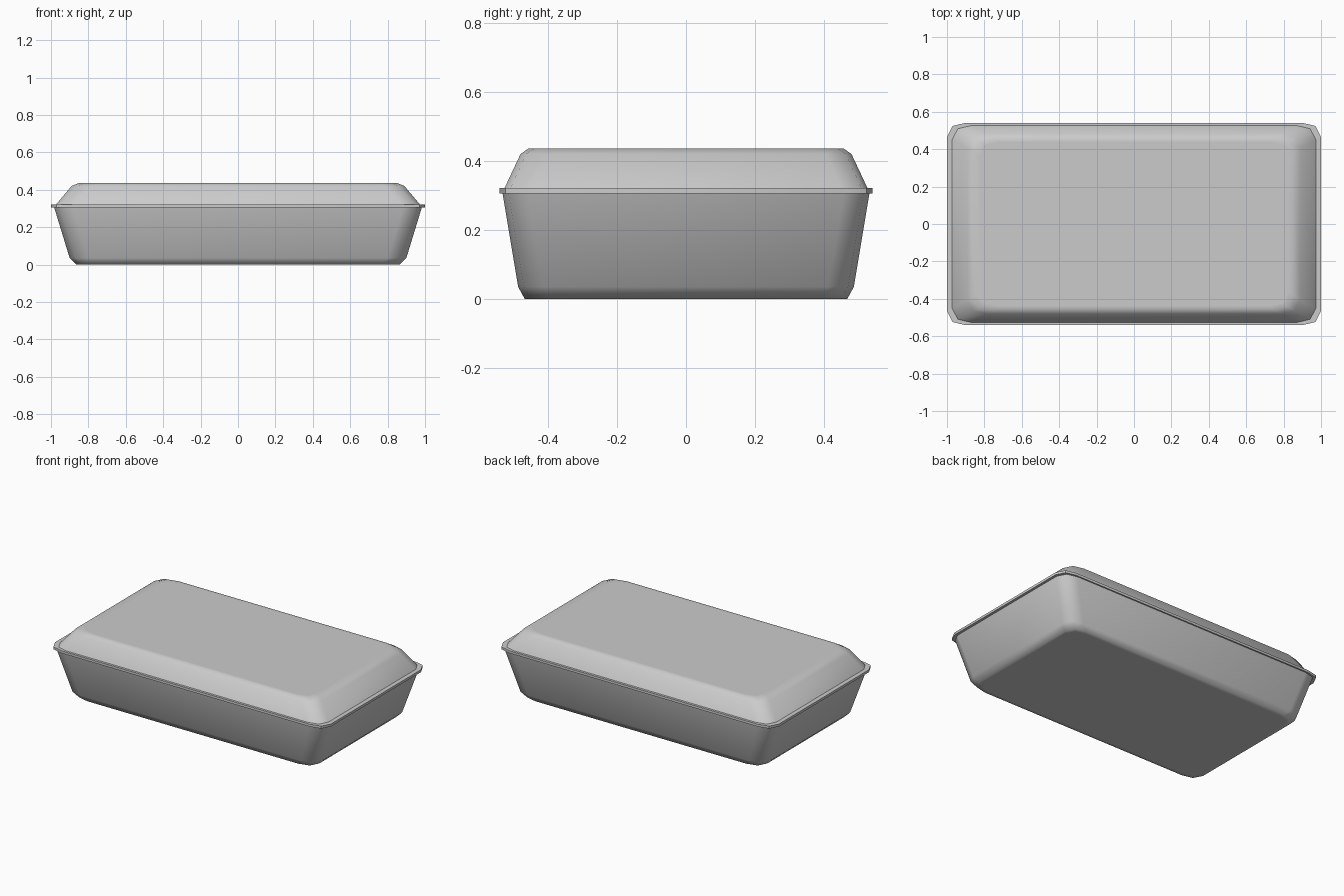
import bpy, bmesh, math

cube = bpy.data.objects.get("Cube")
if cube:
    bpy.data.objects.remove(cube)

grey = bpy.data.materials.new("plain_grey")
grey.use_nodes = True
grey.diffuse_color = (0.6, 0.6, 0.6, 1)
grey.node_tree.nodes["Principled BSDF"].inputs["Base Color"].default_value = (0.6, 0.6, 0.6, 1)


def outline(w, d):
    """Rectangle of half sizes w and d with two-facet rounded corners."""
    corner = [(w, d - 0.075), (w - 0.03, d - 0.017), (w - 0.1, d)]
    points = []
    for sx, sy in ((1, 1), (-1, 1), (-1, -1), (1, -1)):
        order = corner if sx * sy > 0 else corner[::-1]
        points += [(sx * x, sy * y) for x, y in order]
    return points


def loft(name, rings, angle):
    """Closed shell through rings of (half width, half depth, height)."""
    bm = bmesh.new()
    loops = [[bm.verts.new((x, y, z)) for x, y in outline(w, d)] for w, d, z in rings]
    n = len(loops[0])
    for low, high in zip(loops, loops[1:]):
        for i in range(n):
            j = (i + 1) % n
            bm.faces.new((low[i], low[j], high[j], high[i]))
    bm.faces.new(loops[0][::-1])
    bm.faces.new(loops[-1])
    bmesh.ops.recalc_face_normals(bm, faces=bm.faces)
    mesh = bpy.data.meshes.new(name)
    bm.to_mesh(mesh)
    bm.free()
    mesh.materials.append(grey)
    obj = bpy.data.objects.new(name, mesh)
    bpy.context.collection.objects.link(obj)
    bpy.ops.object.select_all(action='DESELECT')
    obj.select_set(True)
    bpy.context.view_layer.objects.active = obj
    bpy.ops.object.shade_smooth_by_angle(angle=math.radians(angle))
    return obj


# Tapered tray with a softened foot
loft("tray", [(0.84, 0.445, 0), (0.865, 0.468, 0), (0.9, 0.487, 0.035), (0.983, 0.532, 0.306)], 60)

# Thin flange where tray and lid meet
loft("rim", [(1, 0.541, 0.306), (1, 0.541, 0.322)], 40)

# Domed lid with sloping sides and a flat top
loft("lid", [(0.972, 0.526, 0.322), (0.89, 0.48, 0.42), (0.85, 0.457, 0.436), (0.825, 0.437, 0.436)], 60)
